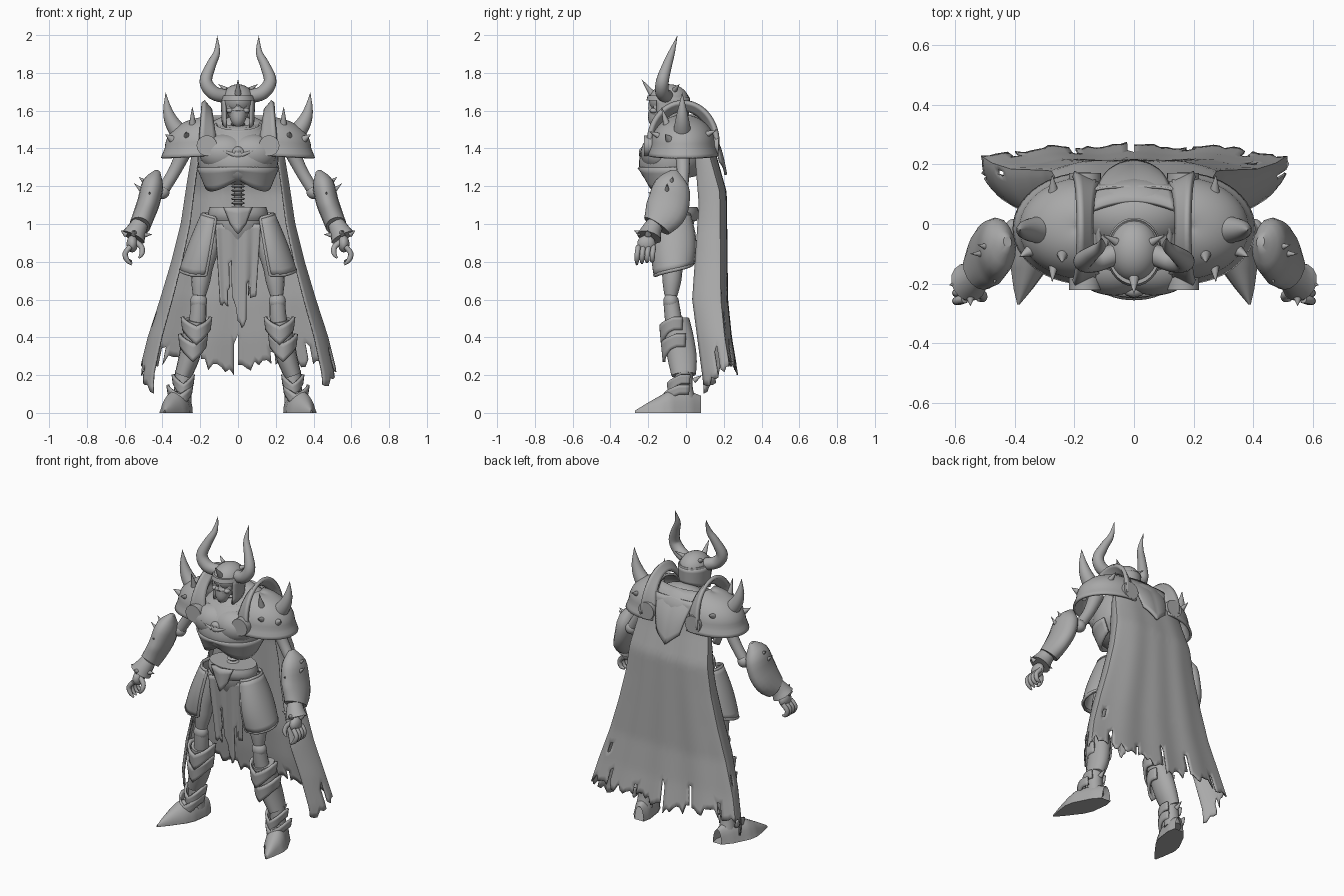
import bpy, bmesh, math, random
from mathutils import Vector as V

random.seed(4)
if "Cube" in bpy.data.objects:
    bpy.data.objects.remove(bpy.data.objects["Cube"])

grey = bpy.data.materials.new("plain grey")
grey.use_nodes = True
grey.diffuse_color = (0.4, 0.4, 0.4, 1)
grey.node_tree.nodes["Principled BSDF"].inputs["Base Color"].default_value = (0.4, 0.4, 0.4, 1)


def finish(name, bm, mirror, thick=0):
    bmesh.ops.remove_doubles(bm, verts=bm.verts, dist=1e-5)
    bmesh.ops.recalc_face_normals(bm, faces=bm.faces)
    me = bpy.data.meshes.new(name)
    bm.to_mesh(me)
    bm.free()
    me.materials.append(grey)
    me.shade_smooth()
    me.set_sharp_from_angle(angle=math.radians(45))
    ob = bpy.data.objects.new(name, me)
    bpy.context.collection.objects.link(ob)
    if thick:
        mod = ob.modifiers.new("thickness", 'SOLIDIFY')
        mod.thickness, mod.offset = thick, 0
    if mirror:
        ob.modifiers.new("mirror", 'MIRROR').use_mirror_merge = False


def mix(a, b, t):
    return a + (b - a) * t


def table(rows, z):
    """Linear lookup in rows of (key, value), keys falling."""
    for (a, p), (b, q) in zip(rows, rows[1:]):
        if z >= b:
            return mix(p, q, min(max((a - z) / (a - b), 0), 1))
    return rows[-1][1]


def spline(vals, n):
    """Catmull-Rom samples through a list of vectors."""
    out, last = [], len(vals) - 1
    for i in range(last * n + 1):
        k = min(i // n, last - 1)
        t = i / n - k
        a, b, c, d = (vals[min(max(k + j, 0), last)] for j in (-1, 0, 1, 2))
        out.append(b + (c - a) * t / 2 + (a * 2 - b * 5 + c * 4 - d) * t * t / 2
                   + (b * 3 - a - c * 3 + d) * t ** 3 / 2)
    return out


def tube(name, path, radii, mirror=True, n=3, seg=16, axes=None):
    """Smooth capped tube; a radius is a number or a pair (across, front to back)."""
    pts = spline([V(p) for p in path], n)
    rad = spline([V(r) if isinstance(r, tuple) else V((r, r)) for r in radii], n)
    whole = (pts[-1] - pts[0]).normalized()
    ref = V((0, 1, 0)) if abs(whole.y) < .8 else V((0, 0, 1))
    bm, rings = bmesh.new(), []
    for i, (p, r) in enumerate(zip(pts, rad)):
        d = (pts[min(i + 1, len(pts) - 1)] - pts[max(i - 1, 0)]).normalized()
        b = (ref - d * ref.dot(d)).normalized()
        a = b.cross(d)
        if axes:
            a, b = V(axes[0]), V(axes[1])
        rings.append([bm.verts.new(p + a * max(r.x, .0005) * math.cos(k * math.tau / seg)
                      + b * max(r.y, .0005) * math.sin(k * math.tau / seg)) for k in range(seg)])
    for r, s in zip(rings, rings[1:]):
        for k in range(seg):
            bm.faces.new((r[k], r[k - 1], s[k - 1], s[k]))
    bm.faces.new(rings[0])
    bm.faces.new(rings[-1])
    finish(name, bm, mirror)


def sheet(name, fn, nu, nv, thick=.01, mirror=True, hole=None):
    """Bent plate from a function of u and v in 0..1."""
    bm = bmesh.new()
    g = [[bm.verts.new(fn(i / nu, j / nv)) for i in range(nu + 1)] for j in range(nv + 1)]
    for j in range(nv):
        for i in range(nu):
            if not (hole and hole(i / nu, j / nv)):
                bm.faces.new((g[j][i], g[j][i + 1], g[j + 1][i + 1], g[j + 1][i]))
    finish(name, bm, mirror, thick)


def ball(name, loc, size, mirror=True, dents=()):
    bm = bmesh.new()
    bmesh.ops.create_uvsphere(bm, u_segments=28, v_segments=18, radius=1)
    for v in bm.verts:
        v.co = V(loc) + V([c * s for c, s in zip(v.co, size)])
        for x, z, r, depth in dents:
            if v.co.y < loc[1]:
                v.co.y += depth * math.exp(-((v.co.x - x) ** 2 + (v.co.z - z) ** 2) / r ** 2)
    finish(name, bm, mirror)


def spike(name, base, tip, r, mirror=True):
    tube(name, [base, V(base).lerp(V(tip), .5), tip], [r, r * .55, 0], mirror, 1, 12)


# Head: skull face, jaw, helmet, brow band, horns
ball("skull", (0, -.135, 1.615), (.062, .07, .075), False,
     [(-.027, 1.625, .017, .04), (.027, 1.625, .017, .04), (0, 1.592, .01, .02)])
tube("jaw", [(0, -.15, 1.525), (0, -.155, 1.55), (0, -.15, 1.59)], [(.025, .03), (.04, .045), (.05, .05)], False)
ball("cheekbone", (.043, -.17, 1.6), (.018, .022, .014))
ball("helmet_dome", (0, -.09, 1.655), (.086, .105, .085), False)


def helm_wall(u, v):
    a = mix(-.65, math.pi + .65, u)
    return V((math.cos(a) * mix(.087, .08, v), -.09 + math.sin(a) * mix(.105, .1, v),
              mix(1.67, 1.535 + .04 * math.sin(a), v)))


sheet("helmet_wall", helm_wall, 24, 5, .012, False)
tube("brow_band", [(0, -.095, 1.655), (0, -.095, 1.68)], [(.094, .115), (.088, .108)], False, 1, 28)
tube("horn", [(.06, -.1, 1.675), (.13, -.125, 1.695), (.17, -.125, 1.755), (.143, -.1, 1.84),
              (.112, -.075, 1.91), (.11, -.045, 1.998)], [.036, .037, .034, .026, .017, 0], n=5)
spike("front_crest_spike", (0, -.18, 1.69), (0, -.235, 1.765), .018, False)
spike("side_crest_spike", (.06, -.06, 1.71), (.105, -.035, 1.74), .014)

# Neck and gorget
for i in range(6):
    z = 1.44 + i * .02
    tube("neck_bone", [(0, -.08, z), (0, -.08, z + .008), (0, -.08, z + .016)], [.03, .038, .03], False)
sheet("gorget", lambda u, v: V((math.sin(u * math.tau) * mix(.145, .115, v), -.04 - math.cos(u * math.tau)
      * mix(.13, .11, v), mix(1.47, 1.53, v) - .035 * math.cos(u * math.tau))), 32, 4, .014, False)

# Torso
tube("cuirass", [(0, -.06, 1.23), (0, -.06, 1.28), (0, -.06, 1.35), (0, -.055, 1.42), (0, -.04, 1.48), (0, -.03, 1.53)],
     [(.15, .11), (.2, .165), (.215, .19), (.208, .18), (.175, .155), (.11, .11)], False, 4, 32,
     ((1, 0, 0), (0, 1, .2)))
ball("breast_plate", (.07, -.14, 1.375), (.135, .1, .1))
ball("upper_back", (0, .03, 1.45), (.19, .125, .13), False)


def rib_skirt(u, v):
    a = mix(-1.7, 1.7, u)
    return V((math.sin(a) * mix(.212, .17, v), -.05 - math.cos(a) * mix(.2, .15, v),
              mix(1.3, 1.24 - .065 * abs(math.sin(a * 1.7)), v)))


sheet("rib_skirt", rib_skirt, 32, 4, .016, False)
ball("emblem_face", (0, -.225, 1.375), (.034, .025, .035), False, [(-.013, 1.38, .008, .012), (.013, 1.38, .008, .012)])
spike("emblem_wing", (.02, -.235, 1.365), (.1, -.235, 1.395), .012)
tube("spine", [(0, -.04, 1.0), (0, -.05, 1.15), (0, -.04, 1.3)], [.02, .02, .02], False)
for i in range(9):
    z = 1.06 + i * .022
    tube("vertebra", [(0, -.05, z), (0, -.05, z + .007), (0, -.05, z + .014)], [.026, .037, .026], False)


def back_plate(u, v):
    s = u * 2 - 1
    return V((s * mix(.14, .08, v), .155 - .03 * s * s + .055 * v - .08 * (1 - v) ** 3,
              mix(1.57, 1.33 - .07 * (1 - abs(s)), v)))


sheet("back_mantle", back_plate, 16, 8, .014, False)

# Shoulders: dome with flared rim, tall ridge, discs and spikes


def pauldron(u, v):
    a, t = mix(-1.75, 1.75, u), min(v / .8, 1) * math.pi / 2
    flare, drop = max(v - .8, 0) / .2, 1.415
    k = math.sin(t) + .1 * flare
    return V((.165 + .215 * k * math.cos(a), -.015 + .165 * k * math.sin(a),
              drop + .155 * math.cos(t) - .055 * flare - .012 * math.cos(a)))


sheet("pauldron", pauldron, 28, 15, .014)


def ridge(u, v):
    a = mix(-1.75, 1.75, u)
    k, top = mix(.8, 1.02, v), max(math.cos(a), 0)
    return V((mix(.115, .205, v) + top * mix(.03, -.02, v),
              -.015 + .18 * k * math.sin(a), 1.43 + .215 * k * math.cos(a)))


sheet("shoulder_ridge", ridge, 28, 4, .022)
for name, y in (("front_disc", -.2), ("rear_disc", .15)):
    tube(name, [(.165, y - .022, 1.415), (.165, y + .022, 1.415)], [.054, .054], n=1, seg=24)
tube("great_spike", [(.3, -.02, 1.47), (.345, -.02, 1.53), (.372, -.02, 1.6), (.383, -.02, 1.695)], [.05, .04, .025, 0])
for base, tip in (((.24, -.1, 1.52), (.242, -.13, 1.62)), ((.27, -.13, 1.46), (.275, -.195, 1.49)),
                  ((.35, -.09, 1.45), (.385, -.11, 1.475)), ((.27, .1, 1.47), (.275, .165, 1.5))):
    spike("shoulder_spike", base, tip, .02)

# Arms
tube("upper_arm", [(.27, -.02, 1.42), (.33, -.015, 1.29), (.39, -.02, 1.19)], [.045, .034, .032])
ball("elbow", (.4, -.02, 1.17), (.038, .038, .038))
tube("forearm_guard", [(.425, -.06, 1.28), (.45, -.075, 1.215), (.472, -.09, 1.12), (.497, -.115, 1.05), (.52, -.155, .99)],
     [(.015, .02), (.056, .09), (.06, .11), (.058, .108), (.056, .08)])
tube("cuff", [(.52, -.165, 1.0), (.54, -.185, .96), (.555, -.195, .93)], [.045, .055, .066])
for base, tip in (((.49, -.1, 1.16), (.55, -.1, 1.215)), ((.48, -.08, 1.21), (.525, -.07, 1.25)),
                  ((.46, -.16, 1.14), (.47, -.2, 1.17)), ((.59, -.2, .945), (.62, -.205, .965)),
                  ((.55, -.24, .95), (.55, -.275, .965)), ((.51, -.2, .94), (.455, -.2, .945))):
    spike("arm_spike", base, tip, .018)
ball("palm", (.56, -.21, .895), (.03, .048, .045))
for i in range(4):
    y = -.252 + i * .027
    tube("finger", [(.57, y, .88), (.597, y - .006, .845), (.588, y - .008, .81), (.562, y - .008, .785 + .006 * i)],
         [.014, .014, .013, .005], seg=10)
tube("thumb", [(.55, -.22, .91), (.512, -.235, .88), (.508, -.25, .845), (.525, -.255, .82)], [.016, .015, .013, .005], seg=10)

# Hips
tube("belt", [(0, -.05, 1.015), (0, -.05, 1.05), (0, -.05, 1.09)], [(.145, .105), (.16, .12), (.15, .11)], False, 2, 28)
tube("pelvis", [(0, -.05, 1.04), (0, -.055, .97), (0, -.055, .89)], [(.14, .1), (.125, .085), (.04, .05)], False)
sheet("buckle", lambda u, v: V(((u * 2 - 1) * mix(.075, .035, v), -.178 + .02 * abs(u * 2 - 1),
      mix(1.09, 1.0, v) - .055 * v * (1 - abs(u * 2 - 1)))), 8, 4, .02, False)


def tasset(u, v):
    a = mix(-1.85, 1.5, u)
    bulge = math.sin(v * math.pi * .85)
    return V((mix(.135, .2, v) + (mix(.055, .1, v) + .008 * bulge) * math.cos(a),
              -.065 + (mix(.08, .088, v) + .026 * bulge) * math.sin(a),
              mix(1.05, .73, v) - .05 * (1 - v) * max(.4 - u, 0) + .075 * v * max(u - .2, 0)))


sheet("thigh_plate", tasset, 20, 10, .014)
for side in (0, 1):
    tube("plate_trim", [tasset(i / 10, side) for i in range(11)], [.01] * 11, n=1, seg=8)
    tube("plate_edge", [tasset(side, i / 8) for i in range(9)], [.01] * 9, n=1, seg=8)

# Ragged cloths
rag = [random.random() for _ in range(80)]


def loincloth(u, v):
    s = u * 2 - 1
    z = mix(1.0, .56 - .13 * math.exp(-(s - .2) ** 2 * 9) + .07 * rag[round(u * 18)], v)
    return V((s * mix(.12, .095, v), -.125 + .04 * v + .005 * math.cos(s * 9), z))


def loincloth_hole(u, v):
    i = round(u * 18)
    return (i == 5 and v > .45) or (i == 13 and v > .6) or (i in (4, 14) and v > .8)


sheet("loincloth", loincloth, 18, 16, .008, False, loincloth_hole)
width = [(1.55, .17), (1.38, .24), (1.2, .27), (1.0, .3), (.8, .35), (.6, .41), (.4, .475), (.2, .525)]
back = [(1.55, .12), (1.35, .16), (1.17, .21), (1.0, .212), (.6, .215), (.4, .235), (.2, .268)]
edge = [(1.55, .08), (1.35, .05), (1.1, .07), (.6, .035), (.15, .095)]


def cape(u, v):
    s = abs(u * 2 - 1)
    q = max(s - .72, 0) / .28
    z = mix(1.53, .19 + .07 * rag[round(u * 64)] + .05 * math.sin(s * 3) - .11 * q, v)
    w, b, e = table(width, z), table(back, z), table(edge, z)
    x = w * (min(s / .72, 1) - .15 * q * q)
    y = mix(b - .035 * min(s / .72, 1) ** 4, e, q) + .005 * v * math.cos(s * 16) * (1 - q)
    return V((math.copysign(x, u - .5), y, z))


def cape_hole(u, v):
    i, j = round(u * 64), round(v * 40)
    slit = i % 9 == 4 and j > 37 - (i % 4)
    return slit or (i in (7, 52) and 31 < j < 34)


sheet("cape", cape, 64, 40, .008, False, cape_hole)

# Legs
tube("thigh", [(.12, -.055, .97), (.18, -.07, .8), (.197, -.075, .7), (.205, -.08, .62)], [.06, .055, .05, .034])
ball("knee", (.208, -.08, .59), (.045, .04, .045))
tube("shin", [(.208, -.08, .6), (.22, -.06, .45), (.29, -.01, .15)], [.04, .045, .035])
tube("greave", [(.22, -.052, .49), (.235, -.037, .4), (.26, -.02, .29), (.29, -.012, .2)],
     [(.062, .07), (.06, .077), (.055, .077), (.045, .065)], n=4)
tube("ankle", [(.285, -.01, .22), (.292, -.01, .14), (.295, 0, .06)], [.048, .045, .05])


def chevron(cx, cy, z0, rx, ry, h):
    def fn(u, v):
        a = mix(-2, 2, u)
        k = mix(1.1, .98, v)
        return V((cx + rx * k * math.sin(a), cy - ry * k * math.cos(a),
                  mix(z0, z0 - h, v) + .035 * min(abs(a), 1.4) - .03 * v * max(0, 1 - abs(a))))
    return fn


for row in ((.22, -.052, .46, .07, .075, .07), (.238, -.038, .37, .066, .08, .07), (.29, -.012, .155, .05, .075, .05)):
    sheet("greave_chevron", chevron(*row), 20, 4, .014)


def boot(u, v):
    a = u * math.tau
    w = table([(1, .004), (.85, .03), (.6, .066), (.45, .073), (.15, .055), (0, .03)], v)
    h = table([(1, .012), (.8, .055), (.5, .115), (.2, .12), (0, .09)], v)
    x = mix(.278, .388, v) + w * math.cos(a) * (1.1 if math.sin(a) <= 0 else 1)
    return V((x, mix(.08, -.27, v), h * max(math.sin(a), 0)))


sheet("boot", boot, 24, 20, 0)
sheet("boot_cuff", chevron(.308, -.02, .1, .06, .085, .05), 20, 3, .012)
spike("heel_spike", (.29, .04, .17), (.292, .085, .2), .015)
